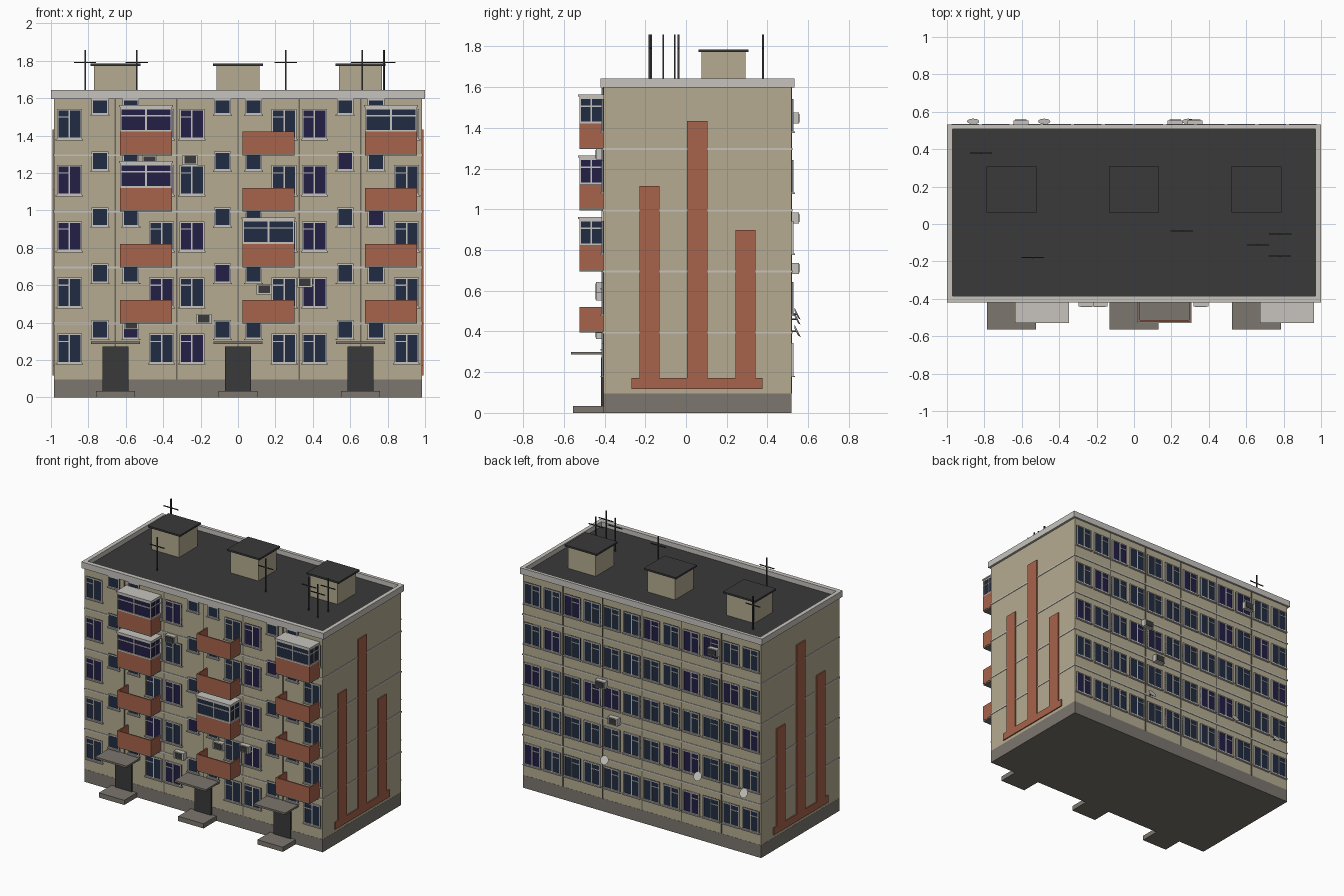
import bpy, bmesh, math, random
from mathutils import Matrix, Vector

if "Cube" in bpy.data.objects:
    bpy.data.objects.remove(bpy.data.objects["Cube"])

random.seed(4)

def mat(name, r, g, b):
    m = bpy.data.materials.new(name)
    m.diffuse_color = (r, g, b, 1)
    m.use_nodes = True
    m.node_tree.nodes["Principled BSDF"].inputs["Base Color"].default_value = m.diffuse_color
    return m

M = {
    "wall": mat("beige wall", .46, .41, .285),
    "brick": mat("terracotta", .386, .126, .07),
    "grey": mat("concrete grey", .20, .18, .155),
    "dark": mat("dark roofing", .042, .042, .042),
    "light": mat("pale frame", .57, .55, .51),
    "navy": mat("navy glass", .0145, .025, .055),
    "violet": mat("violet glass", .016, .013, .061),
    "seam": mat("dark seam", .15, .135, .11),
}
parts = {}

def part(name, m):
    if name not in parts:
        parts[name] = (bmesh.new(), m)
    return parts[name][0]

def box(name, m, x0, x1, y0, y1, z0, z1):
    """Axis-aligned box appended to a named part."""
    t = (Matrix.Translation(((x0 + x1) / 2, (y0 + y1) / 2, (z0 + z1) / 2))
         @ Matrix.Diagonal((abs(x1 - x0), abs(y1 - y0), abs(z1 - z0), 1)))
    bmesh.ops.create_cube(part(name, m), size=1, matrix=t)

X, YF, YB, TOP = .983, -.405, .518, 1.6
UNITS = (-.655, 0, .655)
LEVELS = [.395 + .3 * i for i in range(4)]

# Main volume, plinth, roof and parapet
box("main_walls", "wall", -X, X, YF, YB, .095, TOP)
box("plinth", "grey", -X - .001, X + .001, YF - .001, YB + .001, 0, .095)
box("flat_roof", "dark", -.975, .975, -.39, .515, 1.59, 1.608)
for s in (-1, 1):
    box("parapet", "light", s * .97, s, -.42, .532, 1.597, 1.643)
box("parapet", "light", -.97, .97, -.42, -.386, 1.597, 1.643)
box("parapet", "light", -.97, .97, .508, .532, 1.597, 1.643)

# Panel joints: pale floor bands and dark vertical lines
for z in LEVELS:
    box("floor_bands", "light", -X - .004, X + .004, YF - .004, YB + .004, z - .005, z + .005)
for x in (-.655, -.327, 0, .327, .655):
    for y, s in ((YF, -1), (YB, 1)):
        box("vertical_joints", "seam", x - .004, x + .004, y, y + s * .003, .095, 1.597)

def window(x, y, s, z0, z1, w, glass, split=True):
    """Framed window on a wall at depth y that faces direction s along y."""
    a, b, t = x - w / 2, x + w / 2, .008
    box("glass_" + glass, glass, a, b, y, y + s * .006, z0, z1)
    f = lambda p, q, r, u, d=.01: box("window_frames", "light", p, q, y, y + s * d, r, u)
    f(a, a + t, z0, z1)
    f(b - t, b, z0, z1)
    f(a + t, b - t, z1 - t, z1)
    f(a + t, b - t, z0, z0 + t)
    f(a - .006, b + .006, z0 - .007, z0, .016)
    if split:
        f(x - .004, x + .004, z0 + t, z1 - t)
        f(a + t, x - .004, z1 - .045, z1 - .039)

# Front windows: v marks violet panes, one string per storey
pattern = ["nnvnnn", "nvnnvn", "vnvnvn", "vvnnvn", "nvvnvn"]
for i, row in enumerate(pattern):
    z = .182 + .3 * i
    cols = [u + d for u in UNITS for d in (-.246, .246)]
    for x, c in zip(cols, row):
        window(x, YF, -1, z, z + .16, .135, "violet" if c == "v" else "navy")
    for k, x in enumerate(u + d for u in UNITS for d in (-.082, .082)):
        g = "violet" if (i, k) in ((0, 1), (1, 2), (2, 5), (3, 4)) else "navy"
        window(x, YF, -1, .313 + .3 * i, min(.415 + .3 * i, 1.596), .09, g, False)
    # Back windows
    for k in range(12):
        window(-.902 + .164 * k, YB, 1, z, z + .16, .135,
               random.choice(("navy", "navy", "violet")))

# Entrances: door, step and canopy
for u in UNITS:
    box("entrance_doors", "dark", u - .069, u + .069, YF, YF - .012, .035, .272)
    box("entrance_steps", "grey", u - .105, u + .105, YF, -.556, 0, .035)
    box("entrance_canopies", "grey", u - .13, u + .13, YF, -.565, .286, .3)

# Balconies
glazed = {(0, 1): "navy", (0, 2): "violet", (0, 3): "violet", (1, 1): "navy", (2, 3): "navy"}
for j, u in enumerate(UNITS):
    a, b, yf = u + .023, u + .303, -.524
    for i, z in enumerate(LEVELS):
        box("balcony_slabs", "grey", a + .002, b - .002, YF, yf + .002, z, z + .014)
        p0, p1 = z + .01, z + .126
        box("balcony_panels", "brick", a, b, yf, yf + .01, p0, p1)
        for q in (a, b - .01):
            box("balcony_panels", "brick", q, q + .01, yf + .01, YF, p0, p1)
        if (j, i) not in glazed or (j, i) == (0, 1):
            continue
        # Glazed enclosure: glass box, posts, rails and lid
        g, top = glazed[(j, i)], z + .258
        box("balcony_glass_" + g, g, a + .006, b - .006, yf + .006, YF, p1, top)
        for r0, r1 in ((p1, p1 + .01), (z + .208, z + .215), (top - .012, top)):
            box("balcony_frames", "light", a, b, yf, YF, r0, r1)
        for q in (a, (a + b) / 2 - .004, b - .009):
            box("balcony_frames", "light", q, q + .009, yf, yf + .009, p1, top)
        for q in (a, b - .009):
            for y in (-.47, YF - .008):
                box("balcony_frames", "light", q, q + .009, y, y + .008, p1, top)
        box("balcony_lids", "light", a - .004, b + .004, yf - .006, YF, top, top + .01)

# Gable ornament: three bars on a base, both ends
for s in (-1, 1):
    o = s * (X + .008)
    for y0, y1, z1 in ((-.228, -.13, 1.115), (.004, .105, 1.433), (.243, .341, .898)):
        box("gable_ornament", "brick", s * X, o, y0, y1, .172, z1)
    box("gable_ornament", "brick", s * X, o, -.267, .375, .118, .172)

# Roof stair heads
for u in UNITS:
    box("stair_heads", "wall", u - .114, u + .114, .077, .293, 1.6, 1.772)
    box("stair_head_caps", "dark", u - .133, u + .133, .062, .308, 1.772, 1.785)

# Antennas
for x, y in ((-.818, .378), (-.542, -.18), (.255, -.037), (.663, -.112), (.783, -.055), (.78, -.172)):
    box("antennas", "dark", x - .004, x + .004, y - .004, y + .004, 1.6, 1.857)
    box("antennas", "dark", x - .06, x + .06, y - .003, y + .003, 1.787, 1.793)

# Air conditioners: pale case with dark grille
def aircon(x, z, y, s):
    box("air_conditioners", "light", x - .04, x + .04, y, y + s * .036, z - .027, z + .027)
    box("air_conditioner_grilles", "dark", x - .031, x + .031, y + s * .036, y + s * .04, z - .02, z + .02)

for x, z in ((-.473, 1.268), (-.256, 1.27), (.14, .578), (.357, .615), (-.183, .42), (-.57, .39)):
    aircon(x, z, YF, -1)
for x, z in ((-.605, 1.447), (.325, .957), (.22, .71)):
    aircon(x, z, YB, 1)

# Satellite dishes on the back, tilted upward
for x, z in ((.29, .40), (-.48, .485), (-.86, .46)):
    t = Matrix.Translation((x, YB + .027, z)) @ Vector((0, 1, .5)).to_track_quat('Z', 'Y').to_matrix().to_4x4()
    bmesh.ops.create_cone(part("satellite_dishes", "light"), cap_ends=True, segments=12,
                          radius1=.02, radius2=.033, depth=.008, matrix=t)
    box("dish_arms", "dark", x - .004, x + .004, YB, YB + .026, z - .004, z + .004)

# Turn collected parts into objects
for name, (bm, m) in parts.items():
    bmesh.ops.recalc_face_normals(bm, faces=bm.faces)
    me = bpy.data.meshes.new(name)
    bm.to_mesh(me)
    bm.free()
    me.materials.append(M[m])
    bpy.context.collection.objects.link(bpy.data.objects.new(name, me))
